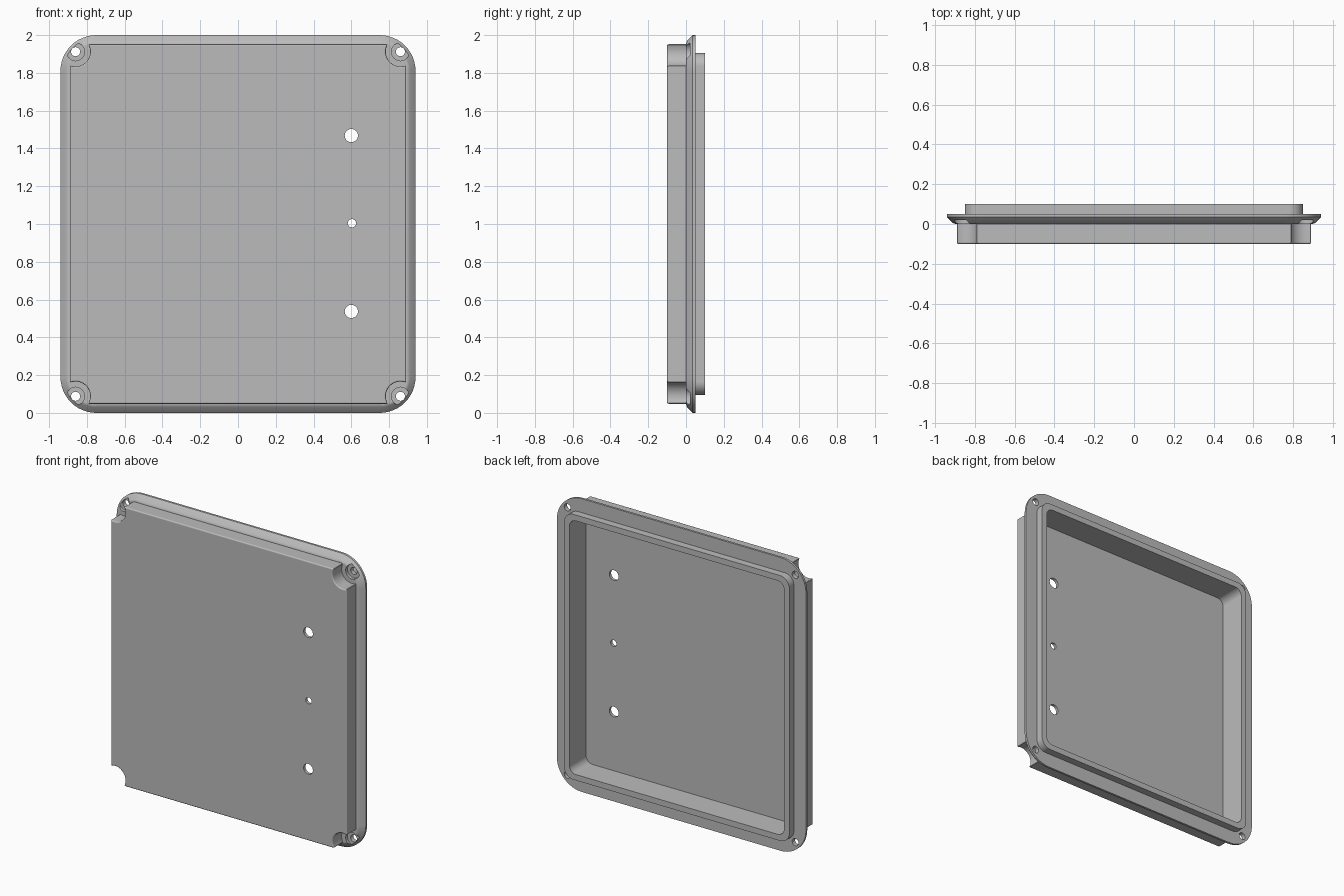
import bpy, bmesh
from math import sin, cos, pi, radians

if "Cube" in bpy.data.objects:
    bpy.data.objects.remove(bpy.data.objects["Cube"])

grey = bpy.data.materials.new("light_grey")
grey.use_nodes = True
colour = (0.5, 0.5, 0.5, 1)
grey.diffuse_color = colour
grey.node_tree.nodes["Principled BSDF"].inputs["Base Color"].default_value = colour

MID = 1.0                     # height of the plate centre
SCREW_X, SCREW_Z = 0.86, 0.912  # screw positions relative to the centre
CORNERS = [(1, 1), (-1, 1), (-1, -1), (1, -1)]


def arc(cx, cz, r, start, end, n):
    angles = [radians(start + (end - start) * i / n) for i in range(n + 1)]
    return [(cx + r * cos(a), cz + r * sin(a)) for a in angles]


def rounded(hx, hz, r, n=12):
    pts = []
    for i, (sx, sz) in enumerate(CORNERS):
        pts += arc(sx * (hx - r), sz * (hz - r), r, 90 * i, 90 * i + 90, n)
    return pts


def notched(hx, hz, r):
    """Rectangle with a round bite around each screw."""
    bite = arc(SCREW_X, SCREW_Z, r, 293, 149, 14)
    pts = []
    for sx, sz in CORNERS:
        part = [(sx * x, sz * z) for x, z in bite]
        pts += part if sx * sz > 0 else part[::-1]
    return pts


def loft(name, rings):
    """Solid through equal-sized outlines, each given as (points, y)."""
    bm = bmesh.new()
    loops = [[bm.verts.new((x, y, z + MID)) for x, z in pts] for pts, y in rings]
    for a, b in zip(loops, loops[1:]):
        for i in range(len(a)):
            j = (i + 1) % len(a)
            bm.faces.new((a[i], a[j], b[j], b[i]))
    bm.faces.new(loops[0])
    bm.faces.new(loops[-1])
    bmesh.ops.recalc_face_normals(bm, faces=bm.faces)
    mesh = bpy.data.meshes.new(name)
    bm.to_mesh(mesh)
    bm.free()
    mesh.materials.append(grey)
    ob = bpy.data.objects.new(name, mesh)
    bpy.context.collection.objects.link(ob)
    return ob


def cylinder(name, x, z, r, y0, y1):
    circle = arc(x, z, r, 0, 360, 32)[:-1]
    return loft(name, [(circle, y0), (circle, y1)])


def bake(ob):
    evaluated = ob.evaluated_get(bpy.context.evaluated_depsgraph_get())
    mesh = bpy.data.meshes.new_from_object(evaluated)
    ob.modifiers.clear()
    ob.data = mesh


def combine(ob, other, operation):
    mod = ob.modifiers.new(operation, "BOOLEAN")
    mod.operation = operation
    mod.solver = "EXACT"
    mod.object = other
    bpy.context.view_layer.update()
    bake(ob)
    bpy.data.objects.remove(other)


# Flange with a sloped front edge
cover = loft("enclosure_cover", [
    (rounded(0.895, 0.955, 0.145), 0.0),
    (rounded(0.91, 0.97, 0.16), 0.005),
    (rounded(0.94, 1.0, 0.19), 0.035),
    (rounded(0.94, 1.0, 0.19), 0.05)])

# Raised front panel with soft edges
panel_shape = notched(0.89, 0.95, 0.078)
panel = loft("front_panel", [(panel_shape, -0.1), (panel_shape, 0.03)])
soft = panel.modifiers.new("soft_edges", "BEVEL")
soft.width = 0.014
soft.segments = 3
soft.limit_method = "ANGLE"
soft.angle_limit = radians(35)
bpy.context.view_layer.update()
bake(panel)
combine(cover, panel, "UNION")

# Locating lip on the back
lip_shape = rounded(0.85, 0.905, 0.07)
combine(cover, loft("back_lip", [(lip_shape, 0.02), (lip_shape, 0.1)]), "UNION")

# Hollow interior
inside = rounded(0.81, 0.865, 0.05)
combine(cover, loft("cavity", [(inside, -0.08), (inside, 0.2)]), "DIFFERENCE")

# Countersunk screw holes in the corners
for sx, sz in CORNERS:
    x, z = sx * SCREW_X, sz * SCREW_Z
    combine(cover, cylinder("screw_seat", x, z, 0.048, -0.06, 0.02), "DIFFERENCE")
    combine(cover, cylinder("screw_hole", x, z, 0.024, -0.05, 0.2), "DIFFERENCE")

# Holes through the front panel
for x, z, r in [(0.6, 0.468, 0.035), (0.603, 0.004, 0.022), (0.6, -0.463, 0.035)]:
    combine(cover, cylinder("panel_hole", x, z, r, -0.2, 0.0), "DIFFERENCE")

bpy.ops.object.select_all(action="DESELECT")
cover.select_set(True)
bpy.context.view_layer.objects.active = cover
bpy.ops.object.shade_smooth_by_angle(angle=radians(32))
weighted = cover.modifiers.new("clean_shading", "WEIGHTED_NORMAL")
weighted.keep_sharp = True
